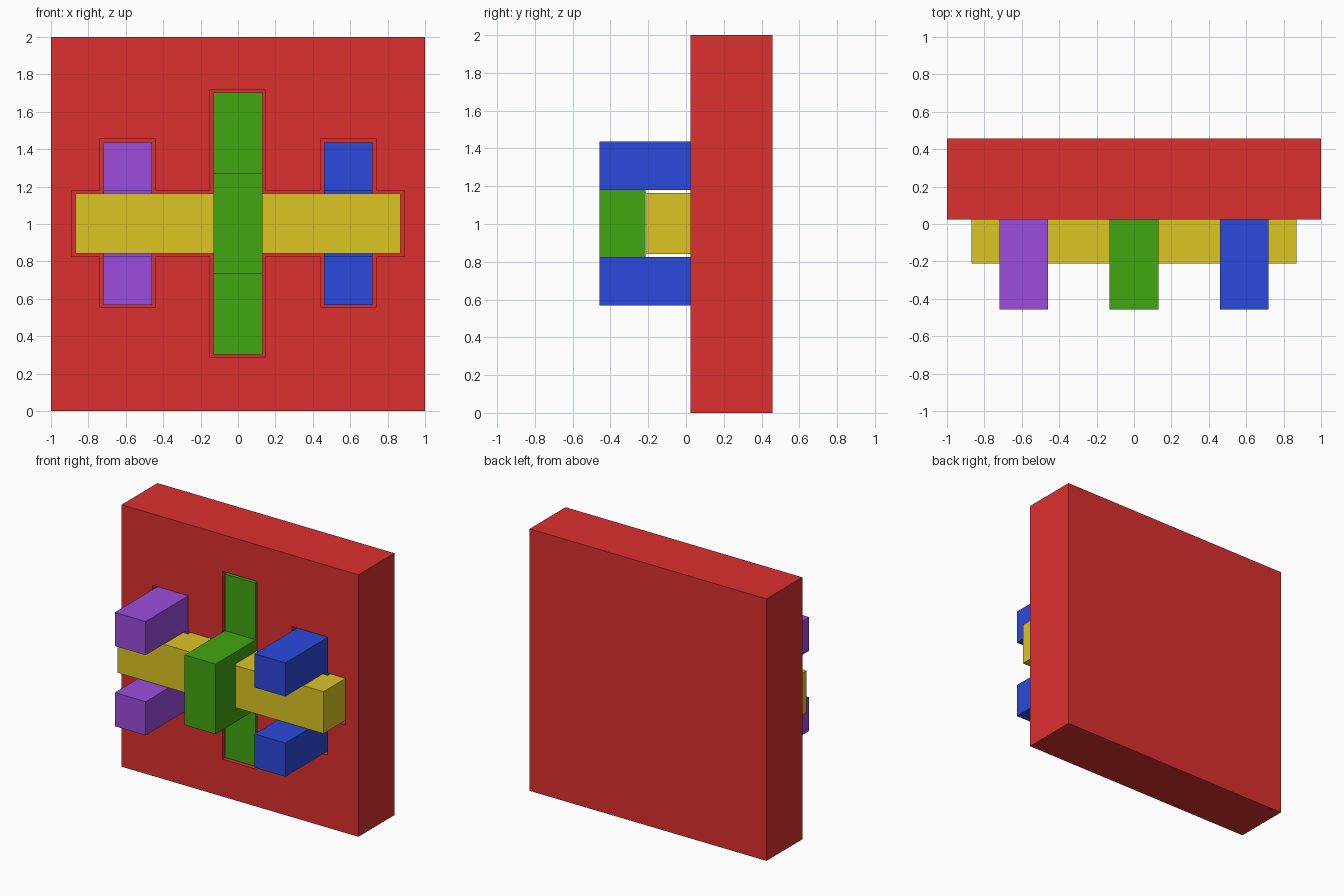
import bpy, bmesh

if "Cube" in bpy.data.objects:
    bpy.data.objects.remove(bpy.data.objects["Cube"])


def material(name, rgb):
    """Make a material from a screen (sRGB) colour."""
    m = bpy.data.materials.new(name)
    m.diffuse_color = (*[((c + 0.055) / 1.055) ** 2.4 for c in rgb], 1)
    m.use_nodes = True
    m.node_tree.nodes["Principled BSDF"].inputs["Base Color"].default_value = m.diffuse_color
    return m


def prism(name, outline, place, extrude, mat=None):
    """Extrude a flat outline; place maps 2D points to 3D."""
    bm = bmesh.new()
    face = bm.faces.new([bm.verts.new(place(a, b)) for a, b in outline])
    res = bmesh.ops.extrude_face_region(bm, geom=[face])
    verts = [v for v in res["geom"] if isinstance(v, bmesh.types.BMVert)]
    bmesh.ops.translate(bm, vec=extrude, verts=verts)
    bmesh.ops.recalc_face_normals(bm, faces=bm.faces[:])
    me = bpy.data.meshes.new(name)
    bm.to_mesh(me)
    bm.free()
    ob = bpy.data.objects.new(name, me)
    bpy.context.collection.objects.link(ob)
    if mat:
        me.materials.append(mat)
    return ob


def box(name, x, y, z, mat=None):
    outline = [(x[0], z[0]), (x[1], z[0]), (x[1], z[1]), (x[0], z[1])]
    return prism(name, outline, lambda a, b: (a, y[0], b), (0, y[1] - y[0], 0), mat)


def side_piece(name, x0, x1, outline, mat):
    """Piece with a y-z outline, running from x0 to x1."""
    return prism(name, outline, lambda a, b: (x0, a, b), (x1 - x0, 0, 0), mat)


def mirrored(half, centre):
    """Close an outline by reflecting its second coordinate about centre."""
    return half + [(a, 2 * centre - b) for a, b in reversed(half)]


red = material("red", (0.866, 0.186, 0.186))
green = material("green", (0.255, 0.65, 0.06))
yellow = material("yellow", (0.863, 0.77, 0.14))
blue = material("blue", (0.17, 0.285, 0.863))
purple = material("purple", (0.61, 0.30, 0.863))

FRONT, MID, FACE, DEEP = -0.457, -0.21, 0.028, 0.26

# Base plate with a slot around every piece
plate = box("base_plate", (-1, 1), (0.025, 0.457), (0, 2), red)
slots = [(-0.89, 0.89, 0.825, 1.18), (-0.15, 0.145, 0.285, 1.72),
         (-0.74, -0.44, 0.555, 1.455), (0.44, 0.74, 0.555, 1.455)]
bpy.context.view_layer.objects.active = plate
for x0, x1, z0, z1 in slots:
    cutter = box("slot_cutter", (x0, x1), (-0.1, DEEP + 0.015), (z0, z1))
    cutter.hide_render = True
    mod = plate.modifiers.new("slot", "BOOLEAN")
    mod.operation = "DIFFERENCE"
    mod.solver = "EXACT"
    mod.object = cutter
    bpy.ops.object.modifier_apply(modifier=mod.name)
    bpy.data.objects.remove(cutter)

# Side clamps: open channels, joined behind the crossbar
clamp = mirrored([(DEEP, 0.568), (FRONT, 0.568), (FRONT, 0.825), (FACE, 0.825)], 1.0025)
side_piece("left_clamp", -0.72, -0.46, clamp, purple)
side_piece("right_clamp", 0.46, 0.72, clamp, blue)

# Centre bridge: arch over the crossbar with flush feet
bridge = mirrored([(MID - 0.005, 0.825), (DEEP, 0.825), (DEEP, 0.302),
                   (FACE, 0.302), (FACE, 0.735), (FRONT, 0.735)], 1.0025)
side_piece("centre_bridge", -0.13, 0.13, bridge, green)

# Crossbar: notched at the back to straddle the clamps
half_bar = [(MID, 0.87), (DEEP, 0.87), (DEEP, 0.74), (0.0255, 0.74),
            (0.0255, 0.44), (DEEP, 0.44)]
prism("crossbar", mirrored(half_bar, 0), lambda a, b: (b, a, 0.842),
      (0, 0, 0.321), yellow)
